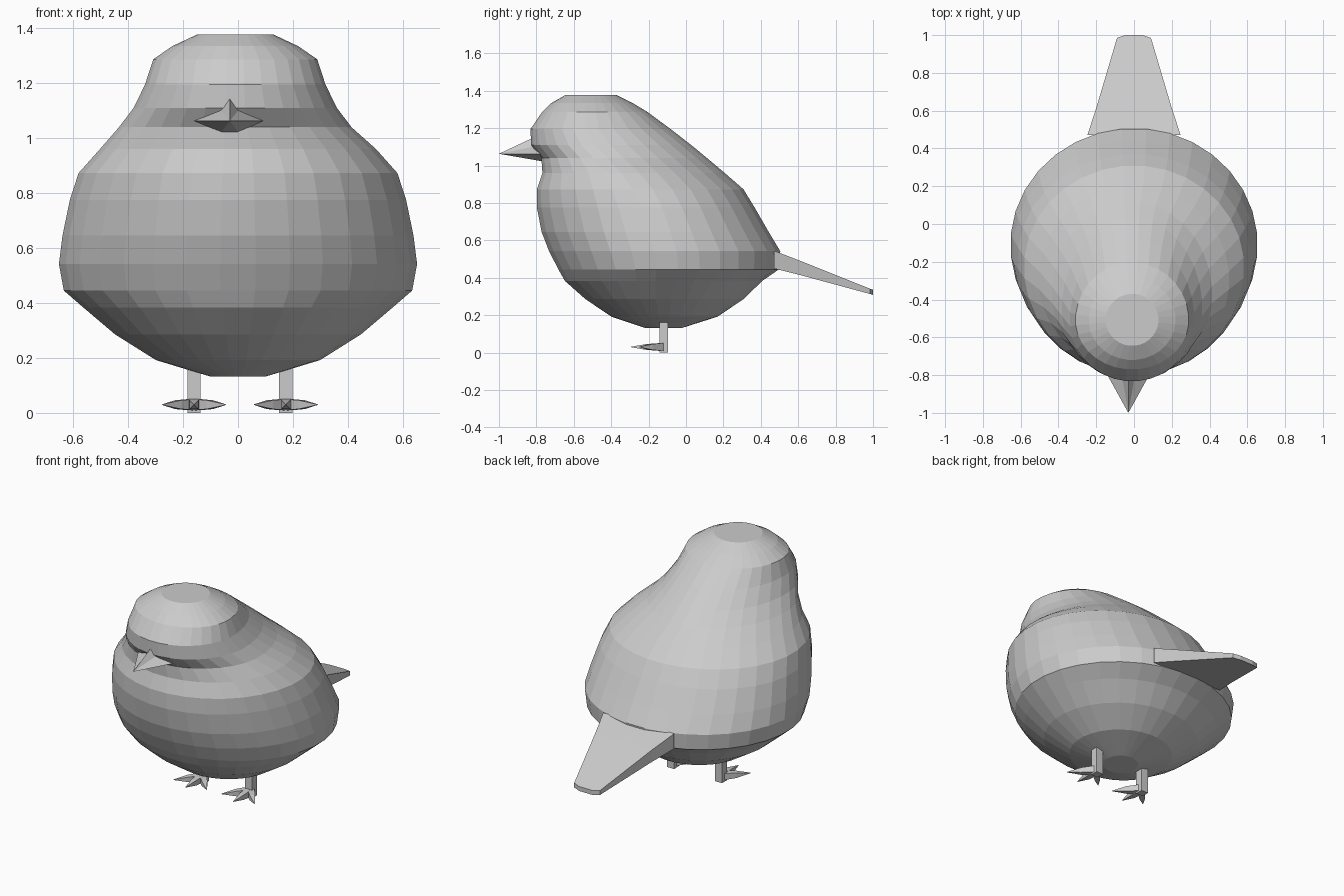
import bpy, bmesh, math
from mathutils import Vector

if "Cube" in bpy.data.objects:
    bpy.data.objects.remove(bpy.data.objects["Cube"])

grey = bpy.data.materials.new("plain grey")
grey.diffuse_color = (0.6, 0.6, 0.6, 1)
grey.use_nodes = True
grey.node_tree.nodes["Principled BSDF"].inputs["Base Color"].default_value = grey.diffuse_color


def finish(name, bm):
    bmesh.ops.recalc_face_normals(bm, faces=bm.faces)
    me = bpy.data.meshes.new(name)
    bm.to_mesh(me)
    bm.free()
    me.materials.append(grey)
    ob = bpy.data.objects.new(name, me)
    bpy.context.collection.objects.link(ob)
    return ob


def loft(bm, rings):
    """Skin a list of equal-length point loops and cap both ends."""
    loops = [[bm.verts.new(p) for p in r] for r in rings]
    n = len(loops[0])
    for a, b in zip(loops, loops[1:]):
        for i in range(n):
            j = (i + 1) % n
            bm.faces.new((a[i], a[j], b[j], b[i]))
    bm.faces.new(loops[0])
    bm.faces.new(loops[-1])


# Body and head: egg-shaped rings (z, front y, back y, widest y, half width)
SECTIONS = [
    (0.132, -0.22, -0.02, -0.12, 0.10),
    (0.192, -0.40, 0.17, -0.12, 0.30),
    (0.286, -0.54, 0.31, -0.12, 0.45),
    (0.383, -0.65, 0.41, -0.11, 0.565),
    (0.445, -0.685, 0.50, -0.10, 0.637),
    (0.542, -0.735, 0.507, -0.11, 0.655),
    (0.645, -0.775, 0.445, -0.14, 0.642),
    (0.775, -0.80, 0.37, -0.18, 0.615),
    (0.873, -0.80, 0.31, -0.23, 0.583),
    (0.96, -0.77, 0.21, -0.30, 0.505),
    (1.04, -0.775, 0.115, -0.38, 0.425),
    (1.11, -0.83, 0.03, -0.45, 0.372),
    (1.195, -0.833, -0.08, -0.51, 0.33),
    (1.287, -0.77, -0.205, -0.51, 0.30),
    (1.335, -0.72, -0.285, -0.51, 0.23),
    (1.377, -0.645, -0.37, -0.507, 0.14),
]
SIDES = 32


def ring(z, yf, yb, yc, hw):
    shift = -0.01 if z > 1 else 0
    pts = []
    for i in range(SIDES):
        a = 2 * math.pi * (i + 0.5) / SIDES
        s = math.sin(a)
        pts.append((shift + hw * math.cos(a),
                    yc + s * ((yb - yc) if s > 0 else (yc - yf)), z))
    return pts


bm = bmesh.new()
loft(bm, [ring(*s) for s in SECTIONS])
finish("body", bm)

# Tail: tapering slab with a rounded tip (y, half width, bottom z, top z)
bm = bmesh.new()
loft(bm, [[(-w, y, lo), (w, y, lo), (w, y, hi), (-w, y, hi)] for y, w, lo, hi in [
    (0.47, 0.247, 0.45, 0.545),
    (0.62, 0.198, 0.412, 0.487),
    (0.985, 0.09, 0.313, 0.341),
    (1.0, 0.045, 0.308, 0.336)]])
finish("tail", bm)

# Beak: pyramid over a pinched diamond base
bm = bmesh.new()
base = [bm.verts.new((x - 0.03, y, z)) for x, y, z in [
    (0, -0.825, 1.145), (0.035, -0.80, 1.105), (0.13, -0.765, 1.063), (0.03, -0.765, 1.022),
    (-0.03, -0.765, 1.022), (-0.13, -0.765, 1.063), (-0.035, -0.80, 1.105)]]
tip = bm.verts.new((-0.03, -1.0, 1.063))
for i in range(len(base)):
    bm.faces.new((base[i], base[(i + 1) % len(base)], tip))
back = bm.verts.new((-0.03, -0.74, 1.07))
for i in range(len(base)):
    bm.faces.new((base[(i + 1) % len(base)], base[i], back))
finish("beak", bm)


# Legs and feet
def toe(bm, start, angle, length):
    d = Vector((math.sin(angle), -math.cos(angle), 0))
    side = Vector((d.y, -d.x, 0))
    up = Vector((0, 0, 1))
    rings = []
    for t, r in [(0, 0.021), (0.5, 0.016), (1, 0.001)]:
        c = start + d * length * t
        rings.append([c + side * r * u + up * r * v
                      for u, v in [(-1, -1), (1, -1), (1, 1), (-1, 1)]])
    loft(bm, rings)


for side, x in [("left", 0.174), ("right", -0.16)]:
    bm = bmesh.new()
    loft(bm, [[(x - 0.024, -0.143, z), (x + 0.024, -0.143, z),
               (x + 0.024, -0.095, z), (x - 0.024, -0.095, z)] for z in (0, 0.168)])
    finish(side + "_leg", bm)
    bm = bmesh.new()
    for angle, length in [(-0.75, 0.17), (0, 0.17), (0.75, 0.17)]:
        toe(bm, Vector((x, -0.125, 0.03)), angle, length)
    finish(side + "_foot", bm)
